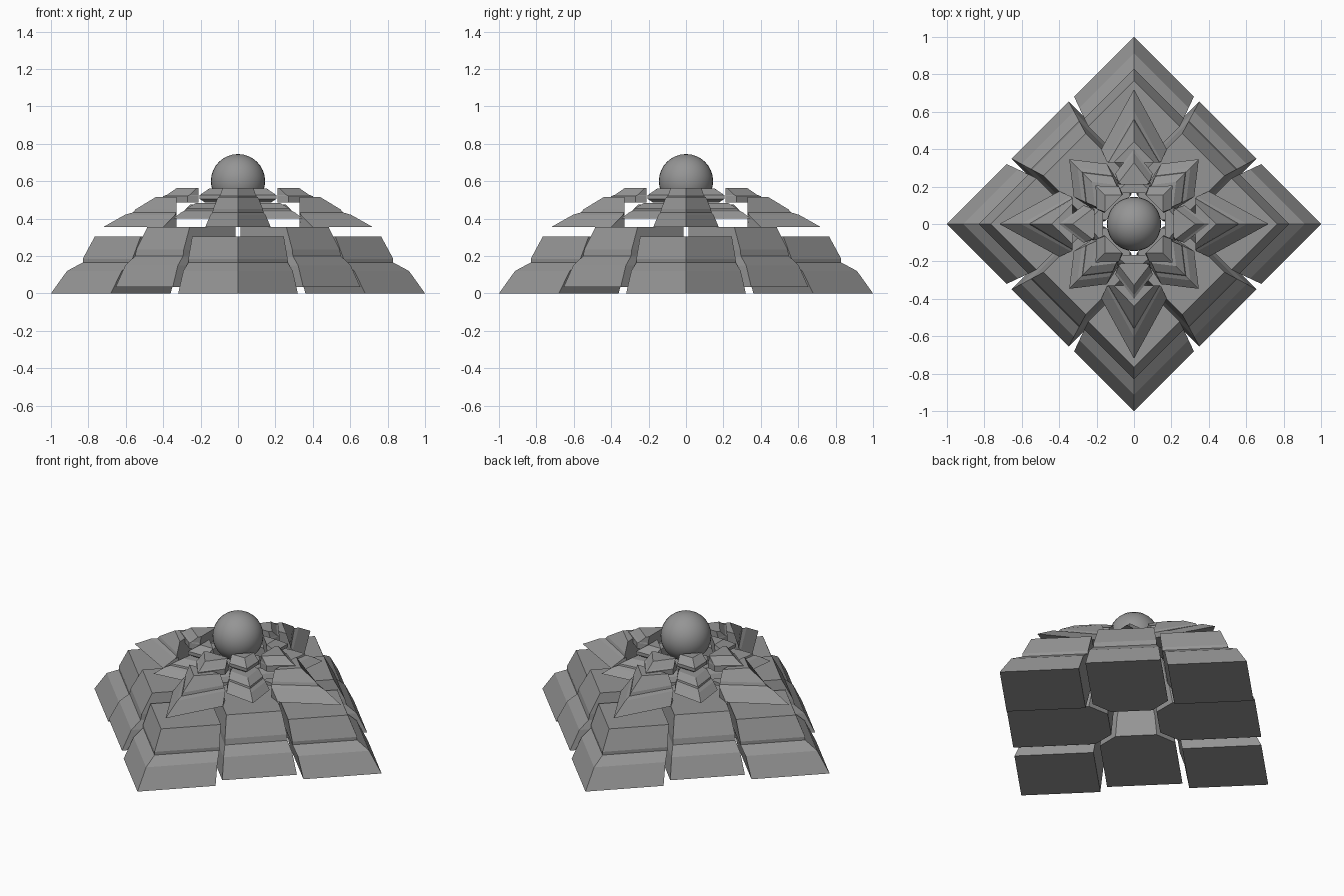
import bpy, bmesh, math
from mathutils import Matrix

cube = bpy.data.objects.get("Cube")
if cube:
    bpy.data.objects.remove(cube, do_unlink=True)

# One stone grey for everything
stone = bpy.data.materials.new("stone_grey")
stone.use_nodes = True
grey = (0.3, 0.3, 0.3, 1)
stone.diffuse_color = grey
stone.node_tree.nodes["Principled BSDF"].inputs["Base Color"].default_value = grey


def loft(half_outline, profile, inner):
    """Stack copies of an outline shrinking toward the centre, stopped at an inner radius.
    half_outline runs from the outside inward on the +y half; profile is (scale, height)."""
    mirrored = [(x, -y) for x, y in reversed(half_outline) if y > 0]
    outline = half_outline + mirrored
    bm = bmesh.new()
    rings = []
    for scale, z in profile:
        rings.append([bm.verts.new((max(x * scale, min(x, inner)), y * scale, z))
                      for x, y in outline])
    count = len(outline)
    for low, high in zip(rings, rings[1:]):
        for i in range(count):
            j = (i + 1) % count
            bm.faces.new((low[i], low[j], high[j], high[i]))
    bm.faces.new(rings[0][::-1])
    bm.faces.new(rings[-1])
    bmesh.ops.recalc_face_normals(bm, faces=bm.faces)
    return bm


def four_around(name, half_outline, profile, inner, start):
    """Place four copies of a part around the vertical axis."""
    bm = loft(half_outline, profile, inner)
    mesh = bpy.data.meshes.new(name)
    bm.to_mesh(mesh)
    bm.free()
    mesh.materials.append(stone)
    for k in range(4):
        obj = bpy.data.objects.new(f"{name}_{k + 1}", mesh)
        obj.matrix_world = Matrix.Rotation(math.radians(start + 90 * k), 4, "Z")
        bpy.context.collection.objects.link(obj)


# Ground tier: corner blocks, and side blocks hovering slightly higher
four_around("corner_block",
            [(1, 0), (0.68, 0.32), (0.36, 0)],
            [(1, 0), (0.914, 0.12), (0.83, 0.165), (0.83, 0.185), (0.765, 0.305)], 0, 0)
four_around("side_block",
            [(0.71, 0.216), (0.24, 0.216), (0.14, 0.118)],
            [(1, 0.033), (0.92, 0.15), (0.84, 0.2), (0.83, 0.235), (0.74, 0.355)], 0.12, 45)

# Upper tiers: pointed petals over the corners
four_around("corner_petal_lower",
            [(0.72, 0), (0.4, 0.175), (0.33, 0.14)],
            [(1, 0.355), (0.84, 0.42), (0.78, 0.433), (0.76, 0.45), (0.61, 0.515)], 0.33, 0)
four_around("corner_petal_upper",
            [(0.4, 0), (0.27, 0.1), (0.21, 0.08)],
            [(1, 0.485), (1, 0.52), (0.95, 0.527), (0.82, 0.563)], 0.21, 0)
four_around("corner_petal_inner",
            [(0.3, 0), (0.22, 0.09), (0.165, 0.08)],
            [(1, 0.415), (0.95, 0.445), (0.85, 0.475)], 0.165, 0)

# Upper tiers: shorter petals over the sides
four_around("side_petal_lower",
            [(0.49, 0), (0.33, 0.125), (0.17, 0.09)],
            [(1, 0.4), (0.87, 0.435), (0.8, 0.445), (0.79, 0.455), (0.65, 0.483)], 0.17, 45)
four_around("side_petal_upper",
            [(0.29, 0), (0.2, 0.085), (0.155, 0.07)],
            [(0.85, 0.485), (1, 0.505), (1, 0.525), (0.75, 0.56)], 0.155, 45)

# Central ball
bpy.ops.mesh.primitive_uv_sphere_add(segments=32, ring_count=16, radius=0.145,
                                     location=(0, 0, 0.6))
ball = bpy.context.object
ball.name = "central_ball"
ball.data.materials.append(stone)
bpy.ops.object.shade_smooth()
